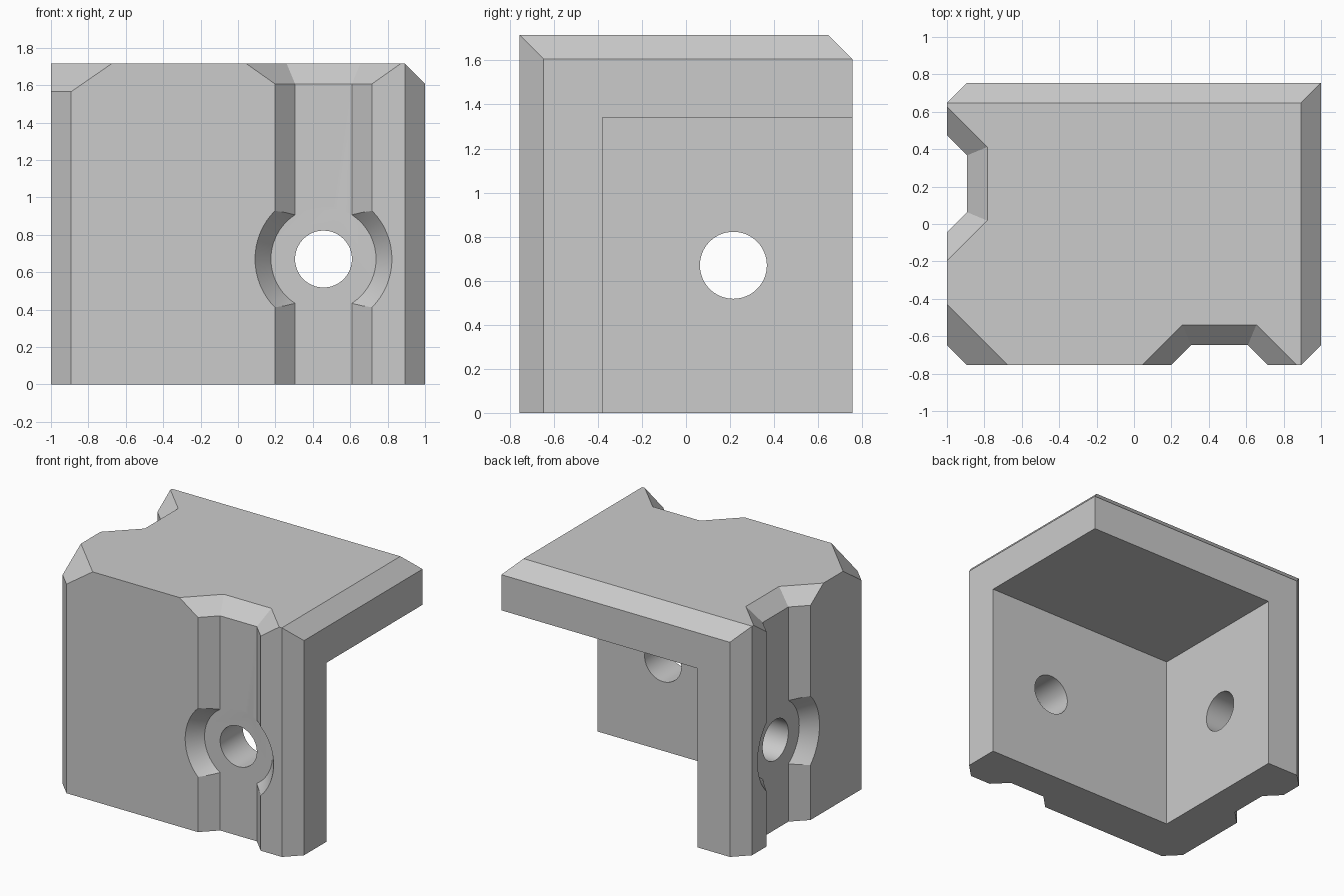
import bpy, bmesh
from math import pi
from mathutils import Matrix, Vector

if "Cube" in bpy.data.objects:
    bpy.data.objects.remove(bpy.data.objects["Cube"], do_unlink=True)

W, D, H = 1.0, 0.755, 1.715     # half width, half depth, height
C = 0.108                       # edge chamfer and groove depth
WALL = 0.375                    # wall thickness
HOLE_Z = 0.67

grey = bpy.data.materials.new("plain grey")
grey.use_nodes = True
colour = (0.6, 0.6, 0.6, 1)
grey.diffuse_color = colour
grey.node_tree.nodes["Principled BSDF"].inputs["Base Color"].default_value = colour


def make_object(name, bm):
    bmesh.ops.recalc_face_normals(bm, faces=bm.faces)
    mesh = bpy.data.meshes.new(name)
    bm.to_mesh(mesh)
    bm.free()
    mesh.materials.append(grey)
    obj = bpy.data.objects.new(name, mesh)
    bpy.context.collection.objects.link(obj)
    return obj


def add_box(bm, low, high):
    low, high = Vector(low), Vector(high)
    matrix = Matrix.Translation((low + high) / 2) @ Matrix.Diagonal((*(high - low), 1))
    bmesh.ops.create_cube(bm, size=1, matrix=matrix)


def clip(bm, point, normal):
    """Slice off everything beyond a plane and close the cut."""
    geom = bm.verts[:] + bm.edges[:] + bm.faces[:]
    cut = bmesh.ops.bisect_plane(bm, geom=geom, plane_co=point, plane_no=normal, clear_outer=True)
    edges = [e for e in cut["geom_cut"] if isinstance(e, bmesh.types.BMEdge)]
    bmesh.ops.contextual_create(bm, geom=edges)


def cone_cutter(name, r_out, r_in, start, end, place):
    """Round cutter running from depth start to depth end."""
    bm = bmesh.new()
    matrix = Matrix.Translation((0, (start + end) / 2, HOLE_Z)) @ Matrix.Rotation(-pi / 2, 4, "X")
    bmesh.ops.create_cone(bm, cap_ends=True, segments=64, radius1=r_out, radius2=r_in,
                          depth=end - start, matrix=matrix)
    bm.transform(place)
    return make_object(name, bm)


def groove_cutter(name, place):
    """Trapezoid channel that flares out at the top edge."""
    bm = bmesh.new()
    rings = []
    for z, depth, half in ((-0.1, C, 0.152), (H - C, C, 0.152), (H + C, 3 * C, 0.242)):
        mouth = half + depth + 0.1
        points = ((-mouth, -0.1), (-half, depth), (half, depth), (mouth, -0.1))
        rings.append([bm.verts.new((x, y, z)) for x, y in points])
    for a, b in zip(rings, rings[1:]):
        for i in range(4):
            j = (i + 1) % 4
            bm.faces.new((a[i], a[j], b[j], b[i]))
    bm.faces.new(rings[0])
    bm.faces.new(rings[-1])
    bm.transform(place)
    return make_object(name, bm)


# Chamfered outer block
bm = bmesh.new()
add_box(bm, (-W, -D, 0), (W, D, H))
clip(bm, (W - C, 0, H), (1, 0, 1))          # top side edge
clip(bm, (0, D - C, H), (0, 1, 1))          # top back edge
clip(bm, (W - C, -D, 0), (1, -1, 0))        # upright edges
clip(bm, (C - W, -D, 0), (-1, -1, 0))
clip(bm, (C - W, D, 0), (-1, 1, 0))
# Sloped facet on the closed corner
a, b, c = Vector((-W, -0.43, H)), Vector((-0.675, -D, H)), Vector((C - W, -D, 1.565))
normal = (b - a).cross(c - a)
clip(bm, a, normal if normal.z > 0 else -normal)
bracket = make_object("corner_bracket", bm)

# Inner cavity, open at the side, back and bottom
bm = bmesh.new()
add_box(bm, (WALL - W, WALL - D, -1), (W + 1, D + 1, H - WALL))
cutters = [make_object("cavity_cutter", bm)]

# Groove, round recess and bolt hole on both outer walls
places = {"front": Matrix.Translation((0.457, -D, 0)),
          "side": Matrix.Translation((-W, 0.215, 0)) @ Matrix.Rotation(-pi / 2, 4, "Z")}
for side, place in places.items():
    cutters.append(groove_cutter(side + "_groove_cutter", place))
    cutters.append(cone_cutter(side + "_recess_cutter", 0.445, 0.281, -0.1, C, place))
    cutters.append(cone_cutter(side + "_hole_cutter", 0.152, 0.152, -0.1, 0.6, place))

bpy.context.view_layer.objects.active = bracket
for cutter in cutters:
    cutter.hide_render = True
    mod = bracket.modifiers.new(cutter.name, "BOOLEAN")
    mod.operation, mod.solver, mod.object = "DIFFERENCE", "EXACT", cutter
    bpy.ops.object.modifier_apply(modifier=mod.name)
for cutter in cutters:
    bpy.data.objects.remove(cutter, do_unlink=True)

# Smooth bores, crisp edges
for obj in bpy.context.selected_objects:
    obj.select_set(False)
bracket.select_set(True)
bpy.ops.object.shade_smooth_by_angle(angle=0.5)
